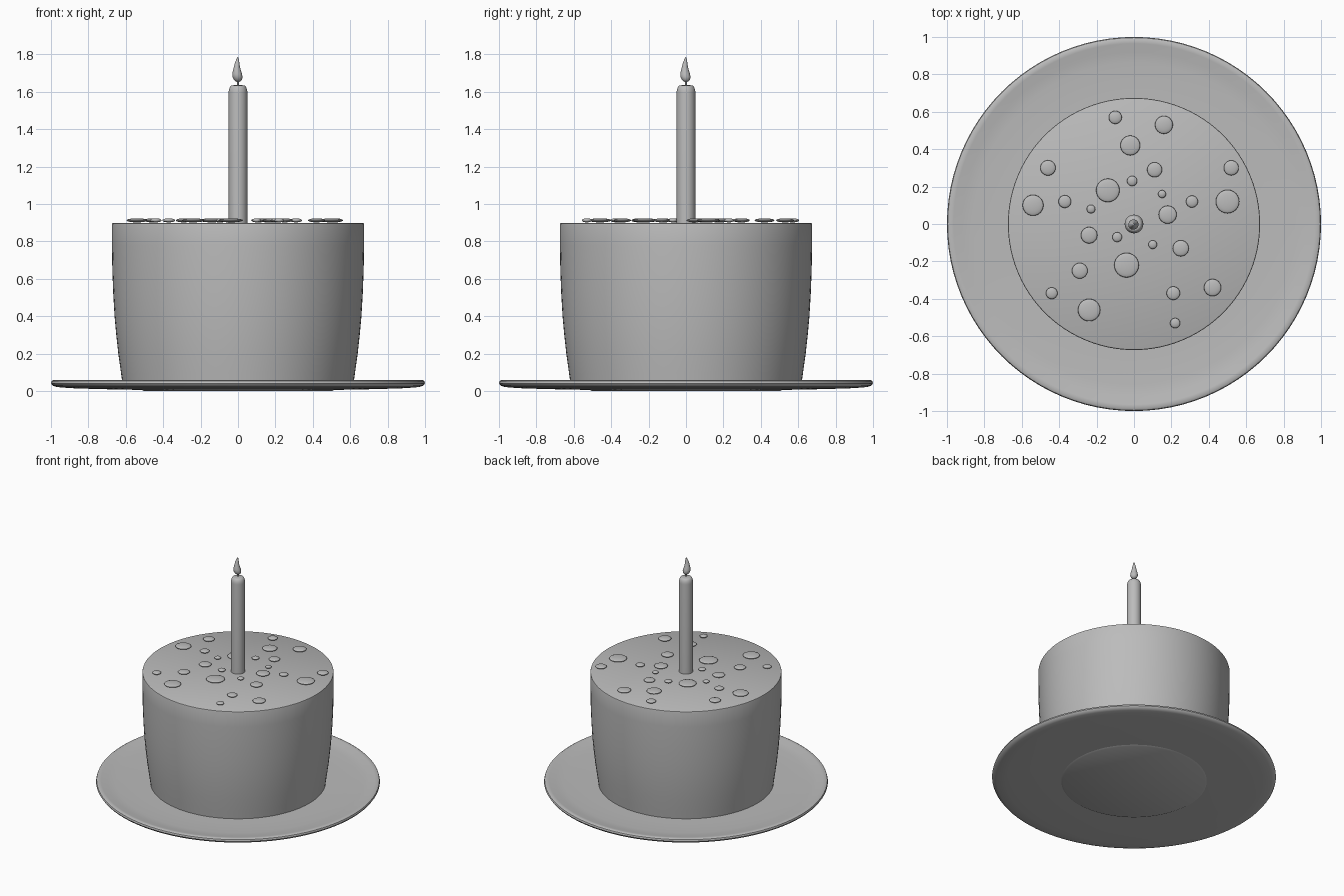
import bpy
import bmesh
import math

SEGMENTS = 96

default_cube = bpy.data.objects.get("Cube")
if default_cube:
    bpy.data.objects.remove(default_cube, do_unlink=True)

# One plain material for the whole model
grey = bpy.data.materials.new("plain grey")
grey.use_nodes = True
grey.diffuse_color = (0.5, 0.5, 0.5, 1)
grey.node_tree.nodes["Principled BSDF"].inputs["Base Color"].default_value = (0.5, 0.5, 0.5, 1)


def finish(name, bm, angle=40):
    """Turn a bmesh into a smooth shaded object with sharp creases kept."""
    bmesh.ops.recalc_face_normals(bm, faces=bm.faces)
    mesh = bpy.data.meshes.new(name)
    bm.to_mesh(mesh)
    bm.free()
    mesh.materials.append(grey)
    obj = bpy.data.objects.new(name, mesh)
    bpy.context.collection.objects.link(obj)
    bpy.ops.object.select_all(action="DESELECT")
    obj.select_set(True)
    bpy.context.view_layer.objects.active = obj
    bpy.ops.object.shade_smooth_by_angle(angle=math.radians(angle))
    return obj


def lathe(name, profile, segments=SEGMENTS, sway=None):
    """Spin a (radius, height) profile around z, optionally swaying each ring."""
    bm = bmesh.new()
    verts = [bm.verts.new((r, 0, z)) for r, z in profile]
    edges = [bm.edges.new(pair) for pair in zip(verts, verts[1:])]
    bmesh.ops.spin(bm, geom=verts + edges, cent=(0, 0, 0), axis=(0, 0, 1),
                   angle=math.tau, steps=segments, use_duplicate=False)
    bmesh.ops.remove_doubles(bm, verts=bm.verts, dist=0.0002)
    if sway:
        for v in bm.verts:
            offset = sway(v.co.z)
            v.co.x += offset
            v.co.y += offset
    return finish(name, bm)


# Shallow dished plate with a rounded rim
lathe("plate", [(0, 0.005), (0.5, 0.006), (0.75, 0.011), (0.9, 0.016), (0.97, 0.022),
                (0.992, 0.03), (1, 0.042), (0.996, 0.054), (0.985, 0.06),
                (0.965, 0.058), (0.92, 0.048), (0.86, 0.043), (0.7, 0.04), (0, 0.04)])

# Foot under the plate
lathe("plate_foot", [(0, 0), (0.5, 0), (0.52, 0.01), (0, 0.01)])

# Cake body, narrower at the base
lathe("cake", [(0, 0.035), (0.617, 0.035), (0.626, 0.1), (0.64, 0.2), (0.651, 0.3),
               (0.66, 0.4), (0.667, 0.52), (0.672, 0.65), (0.674, 0.78), (0.674, 0.89),
               (0.672, 0.897), (0.666, 0.9), (0, 0.9)])

# Candle with a domed top
dome = [(0.03 + 0.02 * math.cos(a), 1.595 + 0.04 * math.sin(a))
        for a in (i * math.pi / 12 for i in range(7))]
lathe("candle", [(0, 0.89), (0.05, 0.89)] + dome + [(0, 1.637)], segments=32)
lathe("wick", [(0, 1.63), (0.005, 1.63), (0.005, 1.67), (0, 1.67)], segments=12)

# Flame teardrop with a gently curling tip
lathe("flame", [(0, 1.652), (0.012, 1.655), (0.022, 1.665), (0.027, 1.68), (0.026, 1.695),
                (0.021, 1.715), (0.016, 1.735), (0.012, 1.755), (0.006, 1.775), (0, 1.79)],
      segments=24,
      sway=lambda z: -0.006 * math.sin(max(0, z - 1.66) / 0.13 * math.pi))

# Flattened sprinkles on the cake top: x, y, radius
sprinkles = [
    (-.1, .57, .035), (.16, .53, .048), (-.02, .42, .053), (.11, .29, .04),
    (-.01, .23, .027), (-.14, .18, .063), (.15, .16, .021), (.31, .12, .032),
    (.18, .05, .048), (.5, .12, .063), (.52, .3, .04), (-.46, .3, .041),
    (-.54, .1, .056), (-.37, .12, .034), (-.23, .08, .023), (-.24, -.06, .044),
    (-.09, -.07, .026), (-.04, -.22, .066), (.1, -.11, .023), (.25, -.13, .043),
    (-.29, -.25, .042), (-.44, -.37, .031), (-.24, -.46, .06), (.21, -.37, .036),
    (.42, -.34, .046), (.22, -.53, .027)]
for x, y, radius in sprinkles:
    bm = bmesh.new()
    bmesh.ops.create_uvsphere(bm, u_segments=24, v_segments=12, radius=1)
    bmesh.ops.scale(bm, vec=(radius, radius, 0.011), verts=bm.verts)
    bmesh.ops.translate(bm, vec=(x, y, 0.913), verts=bm.verts)
    finish("sprinkle", bm, angle=80)
